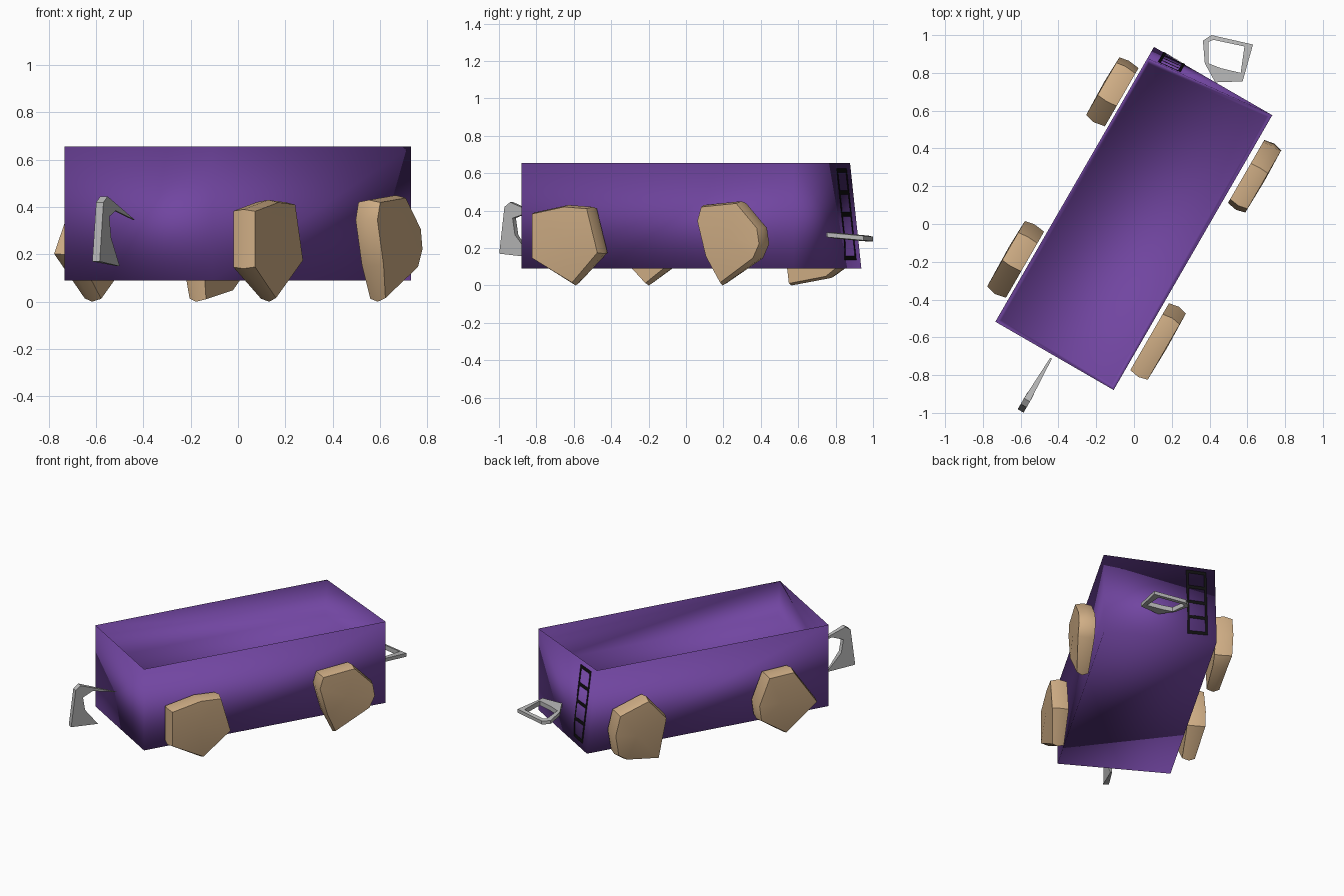
import bpy, bmesh, math
from mathutils import Vector

cube = bpy.data.objects.get("Cube")
if cube:
    bpy.data.objects.remove(cube, do_unlink=True)


def material(name, rgb):
    m = bpy.data.materials.new(name)
    m.use_nodes = True
    m.diffuse_color = (*rgb, 1)
    bsdf = next(n for n in m.node_tree.nodes if n.type == 'BSDF_PRINCIPLED')
    bsdf.inputs["Base Color"].default_value = (*rgb, 1)
    return m


purple = material("purple", (0.165, 0.06, 0.355))
tan = material("tan", (0.64, 0.43, 0.24))
grey = material("grey", (0.48, 0.48, 0.48))
black = material("black", (0.005, 0.005, 0.005))

# The wagon's long axis (u) is turned 30 degrees from the y axis; v points to its side
TURN = math.radians(60)
U = Vector((math.cos(TURN), math.sin(TURN), 0))
V = Vector((U.y, -U.x, 0))


def at(u, v, z):
    return U * u + V * v + Vector((0, 0, z))


def build(name, verts, faces, mat, smooth_angle=None, recalc=True):
    mesh = bpy.data.meshes.new(name)
    mesh.from_pydata(verts, [], faces)
    bm = bmesh.new()
    bm.from_mesh(mesh)
    if recalc:
        bmesh.ops.recalc_face_normals(bm, faces=bm.faces)
    bm.to_mesh(mesh)
    bm.free()
    mesh.materials.append(mat)
    obj = bpy.data.objects.new(name, mesh)
    bpy.context.collection.objects.link(obj)
    if smooth_angle:
        bpy.ops.object.select_all(action='DESELECT')
        obj.select_set(True)
        bpy.context.view_layer.objects.active = obj
        bpy.ops.object.shade_smooth_by_angle(angle=math.radians(smooth_angle))
    return obj


def band(a, b, n):
    """Quads joining two rings of n vertices that start at a and b."""
    return [(a + i, a + (i + 1) % n, b + (i + 1) % n, b + i) for i in range(n)]


# Open wagon body: thin rim, sunken level floor, one rear corner leaning in
FRONT, BACK, RIGHT, LEFT = -0.815, 0.865, -0.377, 0.346
LOW, HIGH, LEAN, WALL, DEPTH = 0.09, 0.655, 0.07, 0.022, 0.23
corners = [(FRONT, RIGHT), (FRONT, LEFT), (BACK, LEFT), (BACK, RIGHT)]
bottom = [at(u, v, LOW) for u, v in corners]
rim, floor = [], []
for i, (u, v) in enumerate(corners):
    u -= LEAN if i == 3 else 0
    rim.append(at(u, v, HIGH))
    floor.append(at(u - math.copysign(WALL, u), v - math.copysign(WALL, v), HIGH - DEPTH))
sides = band(0, 4, 4)
sides[2:3] = [(2, 3, 6), (3, 7, 6)]
walls = [(4, 5, 8), (5, 9, 8), (5, 6, 10), (5, 10, 9),
         (6, 7, 11, 10), (7, 4, 11), (4, 8, 11)]
build("wagon_body", bottom + rim + floor,
      [(3, 2, 1, 0), (8, 9, 10, 11)] + sides + walls, purple, 180)


# Rough faceted wheels, each from its own chipped outline; the foot tucks inwards
def wheel(name, depths, outline):
    n = len(outline)
    cu = sum(p[0] for p in outline) / n
    cz = sum(p[1] for p in outline) / n
    verts = []
    for v, s in zip(depths, (0.95, 1.0, 0.94)):
        for u, z in outline:
            tuck = 0.3 * max(0, 0.1 - z) * (v - depths[0]) / 0.1
            verts.append(at(cu + (u - cu) * s, v - tuck, cz + (z - cz) * s))
    verts.append(at(cu, depths[2] * 1.01, cz))
    hub = [(2 * n + i, 2 * n + (i + 1) % n, 3 * n) for i in range(n)]
    faces = [tuple(range(n))] + band(0, n, n) + band(n, 2 * n, n) + hub
    build(name, verts, faces, tan, 40)


left, right = (0.37, 0.425, 0.475), (-0.392, -0.455, -0.508)
wheel("rear_left_wheel", [v + 0.005 for v in left],
      [(.335, .35), (.36, .43), (.59, .45), (.725, .31), (.74, .22), (.70, .14),
       (.465, 0), (.39, .15)])
wheel("front_left_wheel", left,
      [(-.69, .39), (-.48, .43), (-.33, .42), (-.26, .17), (-.445, 0), (-.69, .14)])
wheel("rear_right_wheel", right,
      [(.71, .09), (.64, .04), (.40, 0), (.36, .30), (.49, .45), (.70, .38), (.735, .24)])
wheel("front_right_wheel", right,
      [(-.265, .25), (-.34, .44), (-.52, .45), (-.69, .20), (-.48, 0), (-.28, .14)])

# Front handle: thin bent hook standing upright in front of the wagon
hook = [(-1.125, .42), (-1.09, .445), (-.835, .345), (-1.0, .385),
        (-1.075, .36), (-1.06, .27), (-.965, .15), (-1.157, .17)]
n = len(hook)
thick = [0.018 if u < -1 else 0.005 for u, z in hook]
verts = [at(u, -0.025 + s * t, z) for s in (-1, 1) for (u, z), t in zip(hook, thick)]
build("front_handle", verts,
      [tuple(range(n)), tuple(range(n, 2 * n))] + band(0, n, n), grey, 30)

# Rear handle: flat uneven ring
outer = [(.365, .97), (.41, 1), (.63, .95), (.575, .755), (.43, .75), (.375, .85)]
inner = [(.395, .965), (.42, .975), (.585, .94), (.565, .80), (.46, .825), (.395, .85)]
n = len(outer)
verts = []
for ring, dz in ((outer, -.012), (outer, .012), (inner, .016), (inner, -.016)):
    verts += [(x, y, 0.26 + dz + (0.87 - y) * 0.09) for x, y in ring]
build("rear_handle", verts,
      band(0, n, n) + band(n, 2 * n, n) + band(2 * n, 3 * n, n) + band(3 * n, 0, n), grey, 30)


# Dark ladder lying on the rear wall
def on_rear(f, t):
    lean = LEAN * max(0, f + t - 1)
    return at(BACK - lean + 0.003, LEFT + (RIGHT - LEFT) * f, LOW + (HIGH - LOW) * t)


verts, faces = [], []


def strip(f0, f1, t0, t1):
    k = len(verts)
    verts.extend([on_rear(f0, t0), on_rear(f0, t1), on_rear(f1, t1), on_rear(f1, t0)])
    faces.append((k, k + 1, k + 2, k + 3))


STEP = 0.207
for i in range(5):
    t = 0.08 + i * STEP
    strip(0.74, 0.92, t, t + 0.04)
    if i < 4:
        for f in (0.74, 0.9):
            for part in (0, 0.5):
                strip(f, f + 0.02, t + part * STEP, t + (part + 0.5) * STEP)
build("rear_ladder", verts, faces, black, recalc=False)
